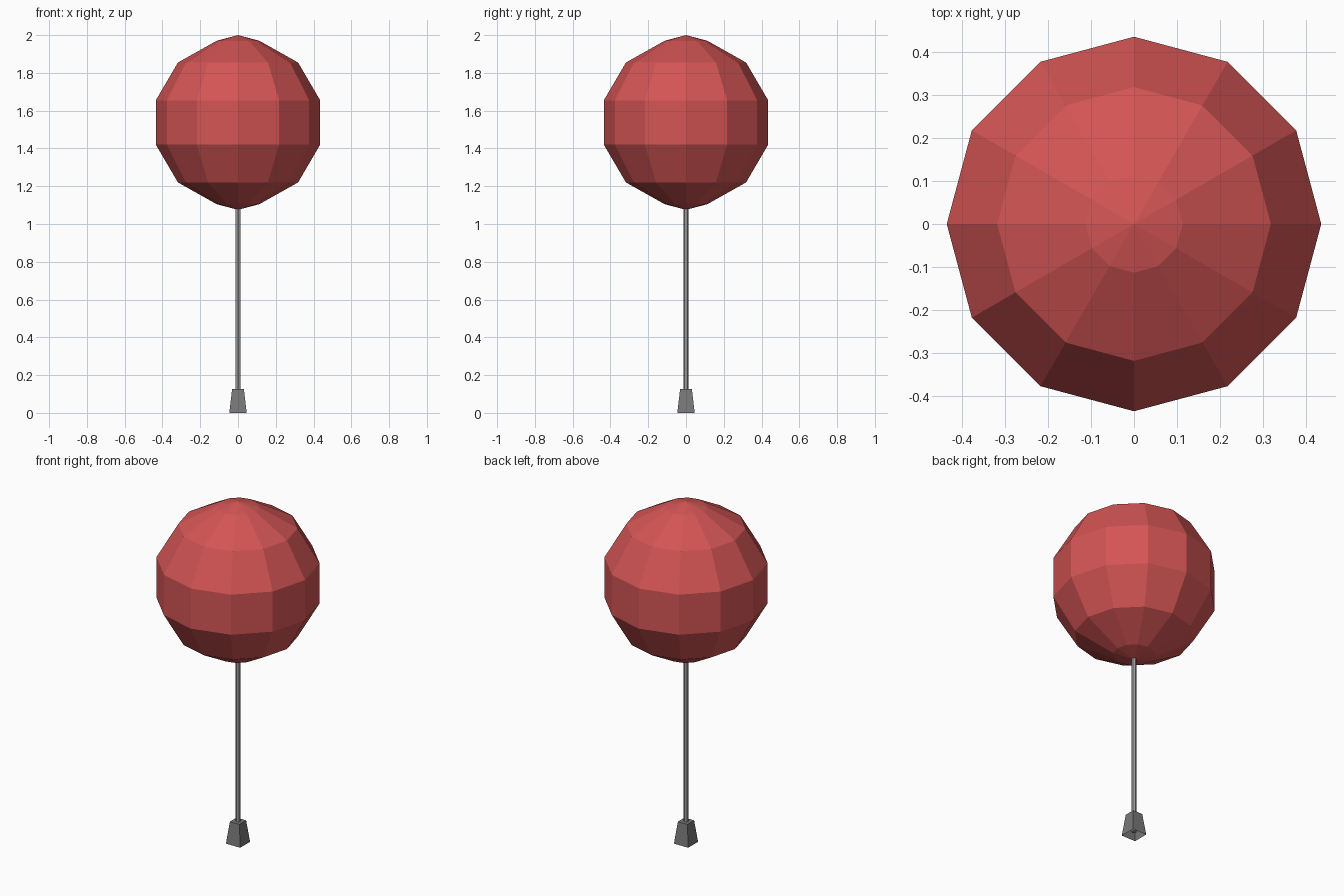
import bpy, bmesh, math

if "Cube" in bpy.data.objects:
    bpy.data.objects.remove(bpy.data.objects["Cube"])


def material(name, rgb):
    m = bpy.data.materials.new(name)
    m.diffuse_color = (*rgb, 1)
    m.use_nodes = True
    m.node_tree.nodes["Principled BSDF"].inputs["Base Color"].default_value = m.diffuse_color
    return m


def lathe(name, profile, sides, mat, turn=0.0):
    """Revolve (radius, z) points; radius 0 makes a pole."""
    bm = bmesh.new()
    rings = []
    for r, z in profile:
        n = sides if r > 0 else 1
        rings.append([bm.verts.new((r * math.cos(turn + math.tau * i / sides),
                                    r * math.sin(turn + math.tau * i / sides), z))
                      for i in range(n)])
    for a, b in zip(rings, rings[1:]):
        for i in range(sides):
            j = (i + 1) % sides
            quad = [a[i % len(a)], a[j % len(a)], b[j % len(b)], b[i % len(b)]]
            bm.faces.new(list(dict.fromkeys(quad)))
    me = bpy.data.meshes.new(name)
    bm.to_mesh(me)
    bm.free()
    me.materials.append(mat)
    ob = bpy.data.objects.new(name, me)
    bpy.context.collection.objects.link(ob)
    return ob


red = material("balloon red", (0.66, 0.09, 0.09))
light_grey = material("stick light grey", (0.34, 0.34, 0.34))
grey = material("weight grey", (0.19, 0.19, 0.19))

# Faceted balloon
lathe("balloon", [(0, 1.075), (0.113, 1.105), (0.318, 1.22), (0.435, 1.42),
                  (0.435, 1.655), (0.318, 1.855), (0.113, 1.97), (0, 2.0)], 12, red)

# Thin stick
lathe("stick", [(0, 0.02), (0.014, 0.02), (0.014, 1.09)], 6, light_grey, math.pi / 6)

# Tapered square weight, open underneath
s = math.sqrt(2)
lathe("weight", [(0.046 * s, 0), (0.031 * s, 0.127), (0, 0.127)], 4, grey, math.pi / 4)
